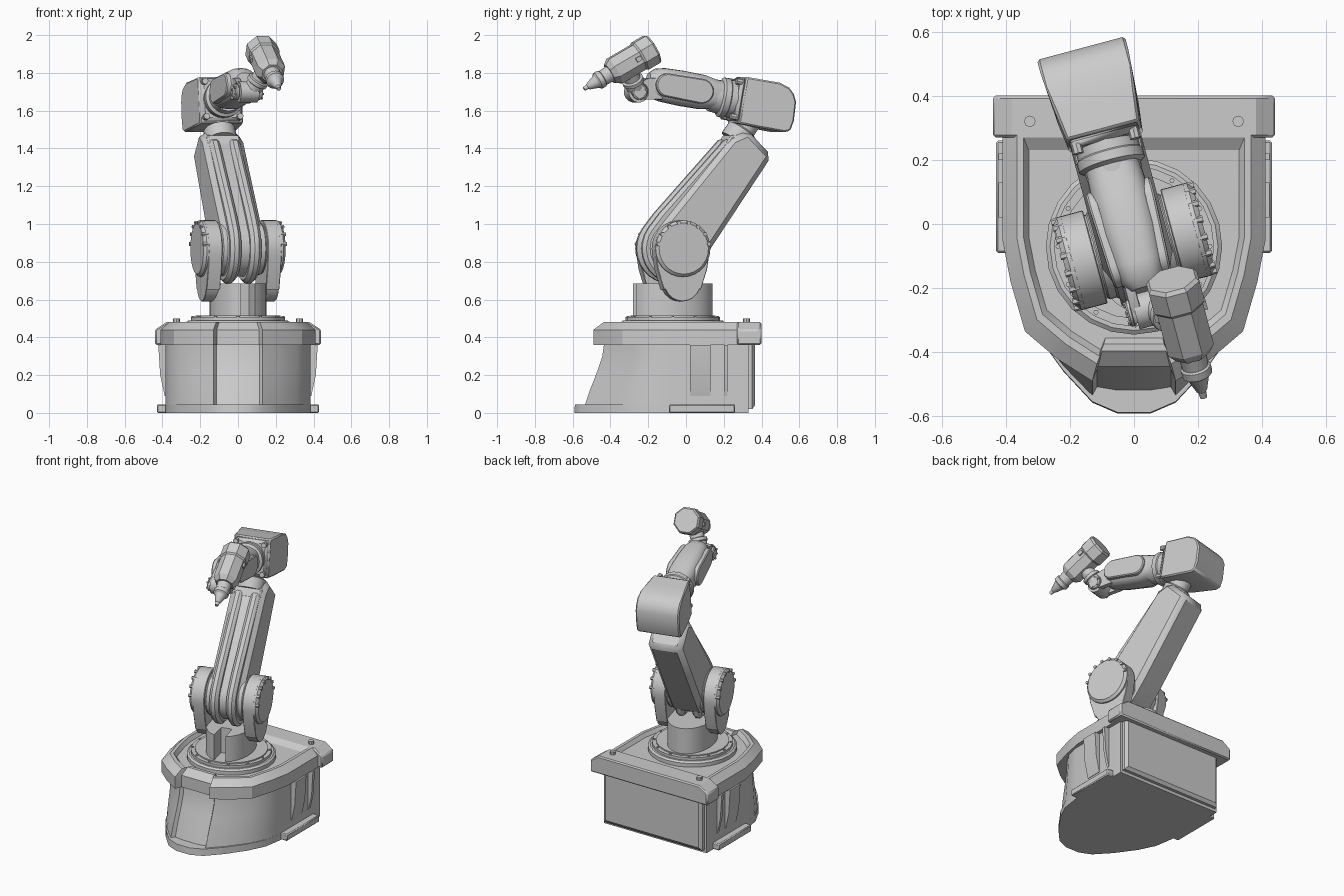
import bpy, bmesh
from math import sin, cos, pi, radians
from mathutils import Matrix, Vector

if "Cube" in bpy.data.objects:
    bpy.data.objects.remove(bpy.data.objects["Cube"])

I = Matrix()
T = lambda *v: Matrix.Translation(v)
RX = lambda d: Matrix.Rotation(radians(d), 4, 'X')
ARM = T(0, -.07, 0) @ Matrix.Rotation(radians(15), 4, 'Z')   # everything above the base is turned 15 degrees
UPPER = ARM @ T(0, 0, .87) @ RX(-35)                          # local z runs up the arm
FORE = ARM @ T(0, .5, 1.63) @ RX(80)                          # local z runs to the wrist, y is up
TOOL = ARM @ T(.088, -.13, 1.93) @ RX(119.5)                  # local z runs to the tip


def loft(name, rings, M=I, bevel=0, angle=30):
    """Skin equal-length rings of points and cap both ends."""
    bm = bmesh.new()
    vs = [[bm.verts.new(M @ Vector(p)) for p in r] for r in rings]
    n = len(vs[0])
    for a, b in zip(vs, vs[1:]):
        for i in range(n):
            bm.faces.new((a[i], a[(i + 1) % n], b[(i + 1) % n], b[i]))
    bm.faces.new(vs[0])
    bm.faces.new(vs[-1])
    bmesh.ops.recalc_face_normals(bm, faces=bm.faces)
    me = bpy.data.meshes.new(name)
    bm.to_mesh(me)
    bm.free()
    me.shade_smooth()
    me.set_sharp_from_angle(angle=radians(angle))
    ob = bpy.data.objects.new(name, me)
    bpy.context.collection.objects.link(ob)
    if bevel:
        m = ob.modifiers.new("bevel", 'BEVEL')
        m.width, m.segments, m.limit_method, m.angle_limit = bevel, 1, 'ANGLE', radians(50)
    return ob


def slab(name, pts, x0, x1, M=I, bevel=0):
    """Extrude a (y, z) outline along x."""
    return loft(name, [[(x, y, z) for y, z in pts] for x in (x0, x1)], M, bevel)


def box(name, x0, x1, y0, y1, z0, z1, M=I, bevel=0):
    return slab(name, [(y0, z0), (y1, z0), (y1, z1), (y0, z1)], x0, x1, M, bevel)


def turned(name, p0, axis, prof, M=I, n=24, turn=0):
    """Turned part: prof holds (distance along axis, radius)."""
    q = Vector(axis).to_track_quat('Z', 'Y')
    rings = [[Vector(p0) + q @ Vector((r * cos(2 * pi * (i + turn) / n), r * sin(2 * pi * (i + turn) / n), d))
              for i in range(n)] for d, r in prof]
    return loft(name, rings, M)


def arc(cy, cz, r, a0, a1, n=12):
    return [(cy + r * cos(radians(a0 + (a1 - a0) * i / n)), cz + r * sin(radians(a0 + (a1 - a0) * i / n)))
            for i in range(n + 1)]


def plan(half):
    """Mirror a right-hand plan outline to the left."""
    return half + [(-x, y) for x, y in reversed(half)]


# base body: curved plan, front sweeping outward towards the floor, recessed front panel
front = [(.385, .33), (.385, -.1), (.365, -.19), (.31, -.27), (.22, -.36), (.13, -.43)]


def body_ring(half, k, z):
    return [(x, y if y > -.1 else -.1 + (y + .1) * k, z) for x, y in plan(half)]


loft("base_body", [body_ring(front + [(.115, -.41), (.05, -.418)], k, z)
                   for k, z in ((1.33, .03), (1.24, .12), (1.12, .22), (1.04, .3), (1.01, .37))])
loft("base_lip", [body_ring(front + [(.05, -.455)], k, z) for k, z in ((1.385, 0), (1.375, .045))])
loft("base_back_panel", [[(sx * w, y, z) for sx, z in ((-1, .36), (1, .36), (1, .02 + d), (-1, .02 + d))]
                         for w, y, d in ((.37, .32, 0), (.37, .35, 0), (.35, .365, .02))])

# upper rim with sloped shoulder and sunken deck
rim = plan([(.41, .28), (.41, -.05), (.385, -.18), (.34, -.335), (.24, -.42), (.13, -.49), (.112, -.445)])


def rim_ring(k, z, back=.28):
    return [(x * k, min(y * k, back) if y < .2 else back, z) for x, y in rim]


loft("base_rim", [rim_ring(1, .36), rim_ring(1, .44), rim_ring(.89, .48), rim_ring(.84, .48, .27),
                  rim_ring(.8, .455, .23)])
loft("base_back_bar", [[(x, y, z - d) for x, z in ((-.44, .36), (.44, .36), (.44, .44), (.38, .48), (-.38, .48),
                                                   (-.44, .44))] for y, d in ((.27, 0), (.37, 0), (.4, .0))],
     bevel=.008)
for s in (-1, 1):
    box("base_foot", s * .36, s * .43, -.09, .26, 0, .045, bevel=.006)
    turned("deck_bolt", (s * .325, .32, .47), (0, 0, 1), [(0, .018), (.03, .018)], n=8)
    # tapered ribs on the base sides
    for y0, y1 in ((.02, .13), (.2, .22)):
        loft("side_rib", [[(s * .37, y0, z), (s * .37, y1, z), (s * w, y1, z), (s * w, y0, z)]
                          for w, z in ((.388, .09), (.412, .2), (.422, .36))])

# turntable and slotted column
turned("turntable", (0, -.07, .44), (0, 0, 1), [(0, .275), (.04, .275), (.05, .262), (.05, .25), (.067, .25),
                                               (.067, .225), (.075, .225)], n=24)
col = [(.68 * x, y) for x, y in arc(0, 0, .215, -75, 255, 24)] + [(-.035, -.09), (.035, -.09)]
loft("column", [[(x, y, z) for x, y in col] for z in (.5, .685)], ARM)
for i in range(12):
    a = 2 * pi * i / 12
    turned("turntable_bolt", (.237 * cos(a), .237 * sin(a) - .07, .5), (0, 0, 1), [(0, .008), (.013, .008)], n=6)

# shoulder brackets with round bearing caps
shield = arc(0, .87, .15, -12, 192, 20) + [(-.135, .76), (-.1, .65)] + arc(0, .69, .1, 200, 340, 8) + \
    [(.1, .65), (.135, .76)]
for s in (-1, 1):
    slab("shoulder_bracket", shield, s * .125, s * .2, ARM, bevel=.008)
    turned("bearing_cap", (s * .19, 0, .87), (s, 0, 0), [(0, .15), (.02, .15), (.035, .135)], ARM, 28)
    turned("bearing_ring", (s * .07, 0, .87), (s, 0, 0), [(0, .12), (.02, .14), (.045, .14), (.06, .125)], ARM, 28)
    for i in range(8):
        a = radians(10 + i * 160 / 7)
        turned("cap_bolt", (s * .2, .14 * cos(a), .87 + .14 * sin(a)), (s, 0, 0), [(0, .011), (.03, .011)], ARM, 6)

# upper arm: chamfered beam with two cheeks that leave a front groove
slab("upper_arm_beam", [(.145, .70), (-.04, .735), (-.095, .65), (-.14, .12)] + arc(0, 0, .15, 185, 355, 12) +
     [(.152, .12)], -.112, .112, UPPER, bevel=.03)
for s in (-1, 1):
    slab("arm_cheek", [(0, .66), (-.11, .64), (-.18, .1)] + arc(0, 0, .185, 180, 330, 12) + [(.1, .1)],
         s * .025, s * .085, UPPER, bevel=.018)
    slab("arm_hub", arc(0, 0, .135, 0, 345, 23), s * .08, s * .13, UPPER)
box("arm_top_band", -.09, .09, -.1, -.02, .6, .67, UPPER, bevel=.01)

# elbow neck and housing
turned("elbow_neck", (0, -.045, .66), (0, 0, 1), [(0, .085), (.07, .085), (.08, .065), (.17, .065)], UPPER)
side = [(.125, .15), (.125, .05), (.125, -.03), (.108, -.085), (.08, -.115), (.04, -.135), (-.06, -.14),
        (-.115, -.13), (-.128, -.1), (-.128, .05), (-.125, .15)]
loft("elbow_housing", [[(s * (.118 if z > .1 else .13 if z > 0 else .142), y, z) for y, z in side]
                       for s in (-1, 1)], FORE, bevel=.008)
box("elbow_flange", -.112, .112, -.115, .115, .14, .175, FORE, bevel=.02)
for sx in (-1, 1):
    for sy in (-1, 1):
        turned("flange_bolt", (sx * .092, sy * .094, .16), (0, 0, 1), [(0, .017), (.035, .017)], FORE, 8)
turned("forearm_collar", (0, 0, .17), (0, 0, 1), [(0, .1), (.035, .1), (.04, .106), (.07, .106), (.08, .09),
                                                  (.13, .085)], FORE, 28)


# forearm: soft squared tube with raised oval side pads
def soft(hx, hy, z, n=24):
    f = lambda c: abs(c) ** .75 * (1 if c > 0 else -1)
    return [(hx * f(cos(2 * pi * i / n)), hy * f(sin(2 * pi * i / n)) + .008, z) for i in range(n)]


loft("forearm", [soft(*p) for p in ((.085, .078, .25), (.088, .08, .29), (.092, .092, .35), (.09, .094, .46),
                                    (.08, .09, .57), (.068, .078, .62), (.045, .05, .65))], FORE, angle=40)
for s in (-1, 1):
    pad = arc(.008, .56, .062, 0, 180) + arc(.008, .375, .066, 180, 360)
    loft("forearm_pad", [[(s * (x - .06 * max(0, z - .42)), y, z) for y, z in pad] for x in (.07, .104)],
         FORE, bevel=.006)
    # fork prongs that carry the wrist
    slab("wrist_prong", [(.045, .55), (.03, .66)] + arc(-.053, .70, .048, 60, -140, 10) + [(-.07, .57)],
         s * .03, s * .062, FORE, bevel=.006)
    turned("wrist_cap", (s * .055, -.053, .70), (s, 0, 0), [(0, .042), (.014, .042), (.02, .034)], FORE, 20)
    for i in range(6):
        a = i * pi / 3
        turned("wrist_bolt", (s * .06, .034 * cos(a) - .053, .7 + .034 * sin(a)), (s, 0, 0),
               [(0, .006), (.02, .006)], FORE, 6)
turned("wrist_barrel", (-.05, -.053, .70), (1, 0, 0), [(0, .056), (.1, .056)], FORE, 20)

# wrist stub joining the tool
turned("tool_mount", (-.07, -.166, .172), (.45, 1, 0), [(0, .05), (.055, .05), (.06, .058), (.08, .058), (.085, .045),
                                                       (.14, .045)], TOOL, 20)

# tool: eight-sided housing, cap and stepped nozzle
turned("tool_body", (0, 0, .07), (0, 0, 1), [(0, .08), (.175, .08), (.205, .058)], TOOL, 8, .5)
turned("tool_cap", (0, 0, 0), (0, 0, 1), [(0, .078), (.012, .088), (.085, .088), (.095, .08)], TOOL, 8, .5)
turned("nozzle", (0, 0, .265), (0, 0, 1), [(0, .045), (.055, .042), (.06, .048), (.085, .048), (.095, .036),
                                           (.145, .018), (.15, .013), (.172, .011)], TOOL, 16)
for s in (-1, 1):
    box("tool_latch", s * .07, s * .084, -.012, .012, .1, .13, TOOL)
